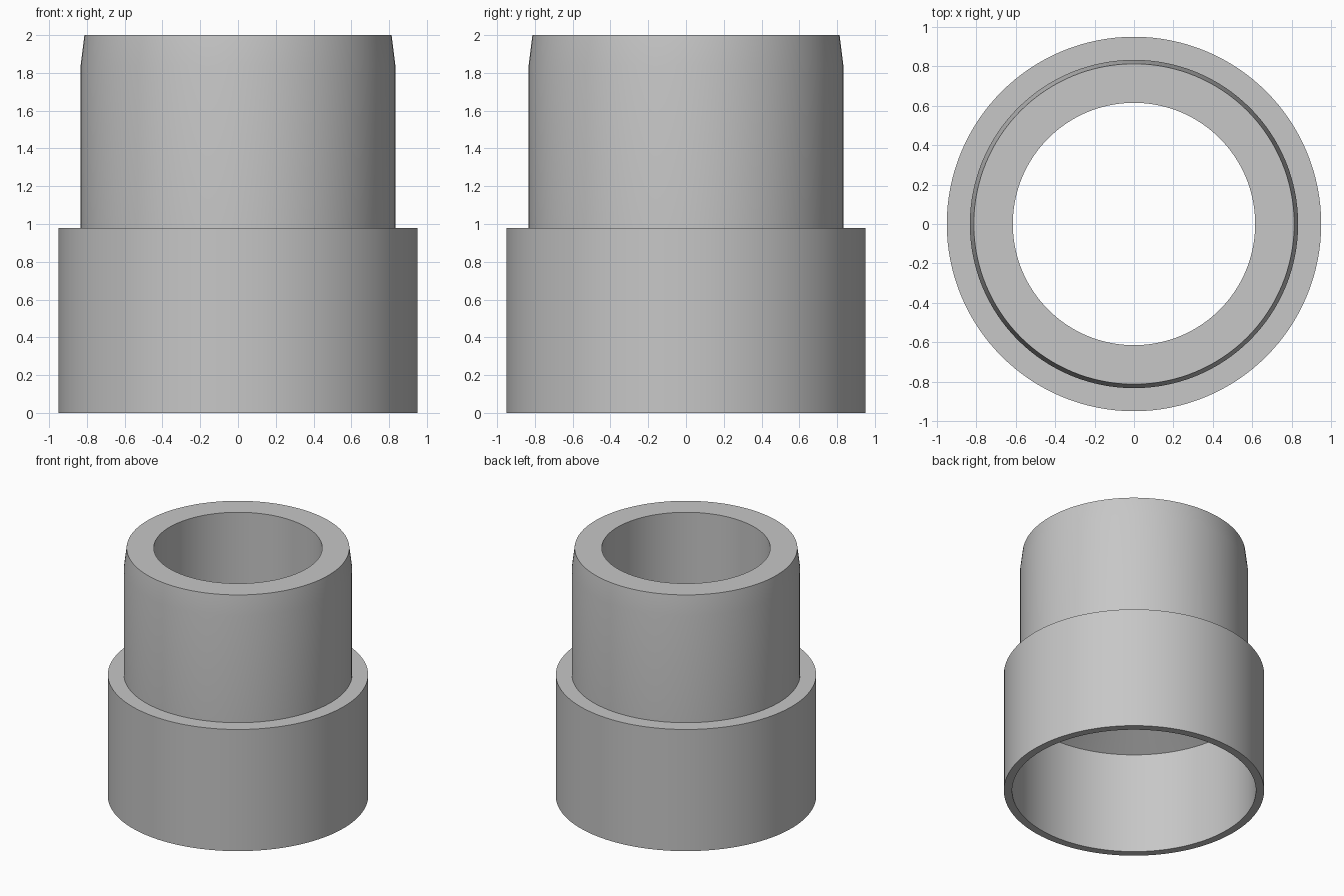
import bpy
import bmesh
import math
from mathutils import Matrix

cube = bpy.data.objects.get("Cube")
if cube:
    bpy.data.objects.remove(cube, do_unlink=True)

# Plain grey plastic
GREY = (0.57, 0.57, 0.57, 1.0)
grey = bpy.data.materials.new("plain grey")
grey.use_nodes = True
grey.diffuse_color = GREY
grey.node_tree.nodes["Principled BSDF"].inputs["Base Color"].default_value = GREY


def lathe(name, profile, material, steps=128):
    """Revolve a closed (radius, height) profile around the z axis."""
    bm = bmesh.new()
    rings = []
    for i in range(steps):
        turn = Matrix.Rotation(math.tau * i / steps, 3, "Z")
        rings.append([bm.verts.new(turn @ bm_point) for bm_point in
                      (Matrix.Translation((r, 0, z)).to_translation() for r, z in profile)])
    count = len(profile)
    for i in range(steps):
        here, there = rings[i], rings[(i + 1) % steps]
        for j in range(count):
            k = (j + 1) % count
            bm.faces.new((here[j], there[j], there[k], here[k]))
    bmesh.ops.recalc_face_normals(bm, faces=bm.faces)
    mesh = bpy.data.meshes.new(name)
    bm.to_mesh(mesh)
    bm.free()
    mesh.materials.append(material)
    obj = bpy.data.objects.new(name, mesh)
    bpy.context.collection.objects.link(obj)
    return obj


# Wide socket below, narrower spigot with a tapered lip above, stepped bore inside
outside = [(0.95, 0), (0.95, 0.98), (0.833, 0.98), (0.833, 1.84), (0.813, 2)]
bore = [(0.615, 2), (0.615, 0.98), (0.89, 0.815), (0.89, 0)]
adapter = lathe("pipe_adapter", outside + bore, grey)

# Smooth round walls, crisp rims
bpy.ops.object.select_all(action="DESELECT")
adapter.select_set(True)
bpy.context.view_layer.objects.active = adapter
bpy.ops.object.shade_smooth_by_angle(angle=math.radians(30))
